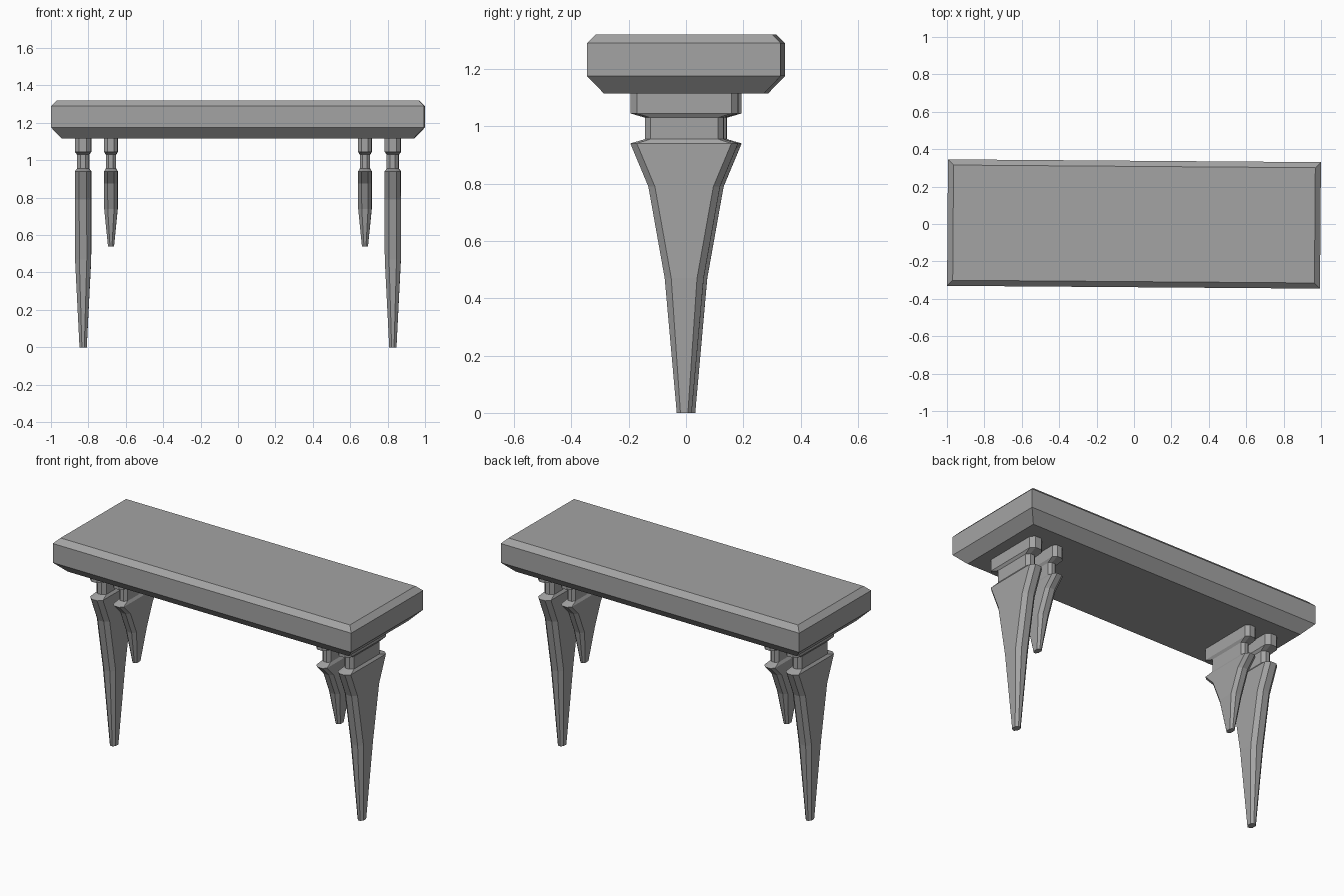
import bpy
import bmesh
import math
from mathutils import Matrix

if "Cube" in bpy.data.objects:
    bpy.data.objects.remove(bpy.data.objects["Cube"], do_unlink=True)

GREY = (0.37, 0.37, 0.37, 1.0)
stone = bpy.data.materials.new("grey_stone")
stone.use_nodes = True
stone.diffuse_color = GREY
stone.node_tree.nodes["Principled BSDF"].inputs["Base Color"].default_value = GREY

# The whole bench is turned very slightly
TURN = Matrix.Rotation(math.radians(-0.43), 4, "Z")


def outline(hx, hy, cut):
    """Rectangle outline with optional cut corners, counter-clockwise."""
    if not cut:
        return [(hx, -hy), (hx, hy), (-hx, hy), (-hx, -hy)]
    ix, iy = hx - cut, hy - cut
    return [(hx, -iy), (hx, iy), (ix, hy), (-ix, hy),
            (-hx, iy), (-hx, -iy), (-ix, -hy), (ix, -hy)]


def loft(name, sections, x=0.0):
    """Flat-shaded solid through sections (z, half x, half y, corner cut)."""
    bm = bmesh.new()
    rings = [[bm.verts.new((px + x, py, z)) for px, py in outline(hx, hy, cut)]
             for z, hx, hy, cut in sections]
    for low, high in zip(rings, rings[1:]):
        for i in range(len(low)):
            j = (i + 1) % len(low)
            bm.faces.new((low[i], low[j], high[j], high[i]))
    bm.faces.new(rings[0][::-1])
    bm.faces.new(rings[-1])
    bmesh.ops.transform(bm, matrix=TURN, verts=bm.verts)
    mesh = bpy.data.meshes.new(name)
    bm.to_mesh(mesh)
    bm.free()
    mesh.materials.append(stone)
    obj = bpy.data.objects.new(name, mesh)
    bpy.context.collection.objects.link(obj)


# Seat slab with chamfered top and bottom edges
loft("seat_slab", [(1.115, 0.94, 0.28, 0), (1.175, 0.997, 0.338, 0),
                   (1.29, 0.997, 0.338, 0), (1.32, 0.967, 0.308, 0)])

# Leg blade: (height fraction, thickness fraction, half width, corner cut)
BLADE = [(0, 0.45, 0.026, 0.013), (0.5, 1, 0.068, 0.023),
         (0.84, 1, 0.125, 0.023), (1, 1, 0.188, 0.023)]
BLADE_TOP = 0.94


def leg(name, x, bottom, half):
    k = half / 0.043
    blade = [(bottom + f * (BLADE_TOP - bottom), t * half, w, c * k)
             for f, t, w, c in BLADE]
    neck = [(0.955, 0.75 * half, 0.137, 0.019 * k), (1.03, 0.75 * half, 0.137, 0.019 * k)]
    block = [(1.045, half, 0.188, 0.023 * k), (1.116, half, 0.188, 0.023 * k)]
    loft(name, blade + neck + block, x)


# Long outer legs and short inner legs at both ends
for side, sign in (("left", 1), ("right", -1)):
    leg(f"{side}_outer_leg", sign * 0.828, 0.0, 0.043)
    leg(f"{side}_inner_leg", sign * 0.679, 0.54, 0.036)
